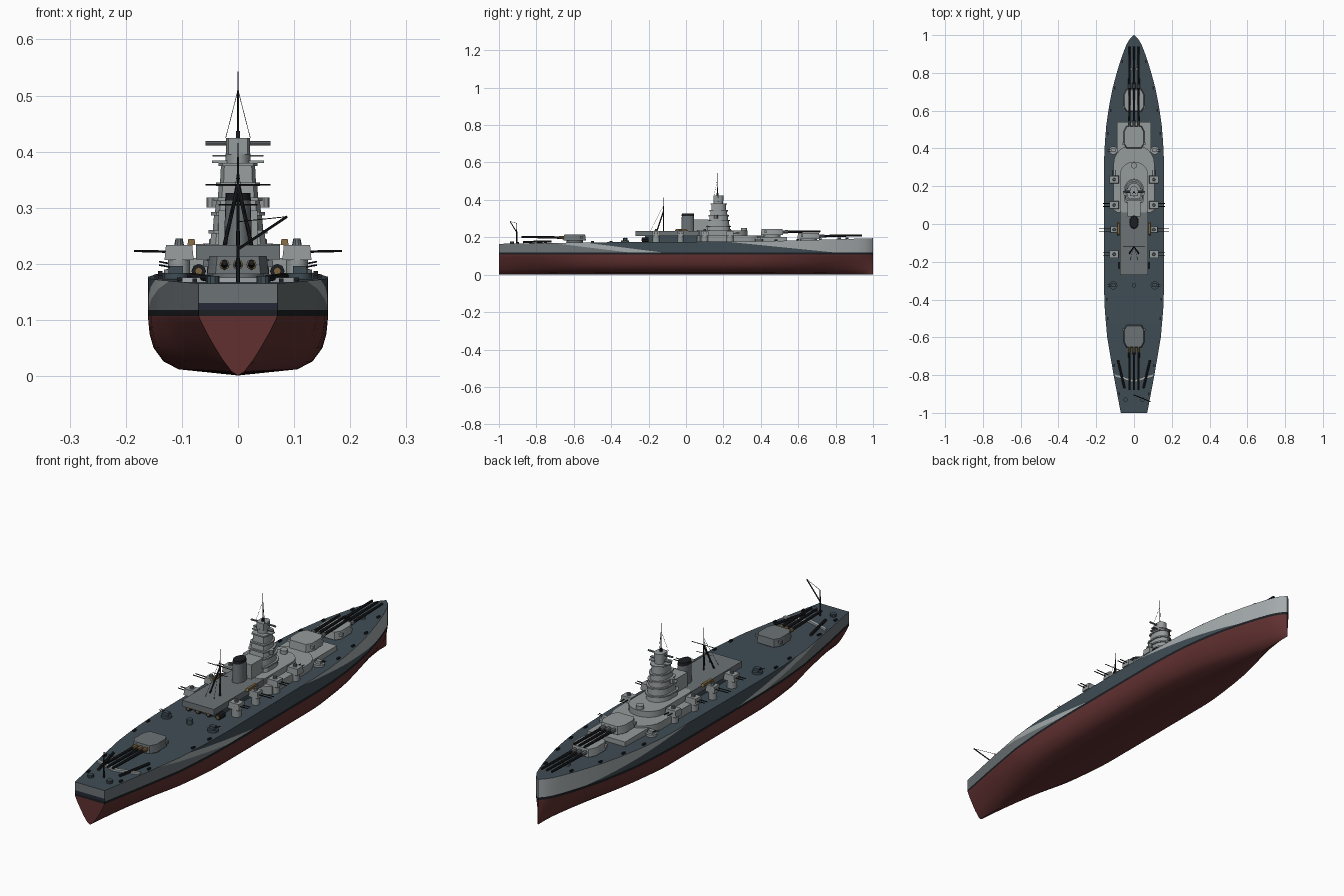
import bpy, bmesh, math
from mathutils import Vector

if "Cube" in bpy.data.objects:
    bpy.data.objects.remove(bpy.data.objects["Cube"])


def material(name, r, g, b):
    m = bpy.data.materials.new(name)
    m.use_nodes = True
    m.diffuse_color = (r, g, b, 1)
    node = next(n for n in m.node_tree.nodes if n.type == 'BSDF_PRINCIPLED')
    node.inputs["Base Color"].default_value = (r, g, b, 1)
    return m


RED = material("hull red", .12, .03, .03)
BLACK = material("black", .012, .013, .016)
SLATE = material("deck slate", .05, .073, .09)
MID = material("mid grey", .15, .17, .18)
LIGHT = material("light grey", .37, .4, .41)
PALE = material("superstructure grey", .3, .325, .33)
NAVY = material("navy", .02, .022, .04)
BRASS = material("brass", .2, .13, .05)


def finish(name, bm, mats, smooth=True):
    bmesh.ops.recalc_face_normals(bm, faces=bm.faces[:])
    me = bpy.data.meshes.new(name)
    bm.to_mesh(me)
    bm.free()
    for m in mats:
        me.materials.append(m)
    ob = bpy.data.objects.new(name, me)
    bpy.context.collection.objects.link(ob)
    if smooth:
        bpy.ops.object.select_all(action='DESELECT')
        ob.select_set(True)
        bpy.context.view_layer.objects.active = ob
        bpy.ops.object.shade_smooth_by_angle(angle=math.radians(32))
    return ob


def prism(name, outline, z0, z1, mat, taper=1.0):
    """Extrude a plan outline upward, shrinking it about its middle."""
    bm = bmesh.new()
    cx = sum(p[0] for p in outline) / len(outline)
    cy = sum(p[1] for p in outline) / len(outline)
    lo = [bm.verts.new((x, y, z0)) for x, y in outline]
    hi = [bm.verts.new((cx + (x - cx) * taper, cy + (y - cy) * taper, z1)) for x, y in outline]
    n = len(lo)
    bm.faces.new(lo)
    bm.faces.new(hi)
    for i in range(n):
        bm.faces.new((lo[i], lo[(i + 1) % n], hi[(i + 1) % n], hi[i]))
    return finish(name, bm, [mat])


def box(name, x0, x1, y0, y1, z0, z1, mat, taper=1.0):
    return prism(name, [(x0, y0), (x1, y0), (x1, y1), (x0, y1)], z0, z1, mat, taper)


def oval(cx, cy, rx, ry, n=20):
    return [(cx + rx * math.cos(math.tau * i / n), cy + ry * math.sin(math.tau * i / n)) for i in range(n)]


def rounded(w, y0, y1, nose):
    """Plan with a square aft end and an elliptical forward end."""
    arc = [(w * math.cos(math.pi * i / 12), y1 - nose + nose * math.sin(math.pi * i / 12)) for i in range(13)]
    return [(-w * .8, y0), (w * .8, y0), (w, y0 + .015)] + arc + [(-w, y0 + .015)]


def rod(name, a, b, r, mat, r2=None):
    a, b = Vector(a), Vector(b)
    bm = bmesh.new()
    bmesh.ops.create_cone(bm, cap_ends=True, segments=8, radius1=r,
                          radius2=r if r2 is None else r2, depth=(b - a).length)
    rot = (b - a).to_track_quat('Z', 'Y')
    for v in bm.verts:
        v.co = rot @ v.co + (a + b) / 2
    return finish(name, bm, [mat])


def lookup(table, y):
    for (ya, a), (yb, b) in zip(table, table[1:]):
        if y <= yb:
            return a + (b - a) * (y - ya) / (yb - ya)
    return table[-1][1]


# Hull: stations lofted from a sharp section at the ends to a full midship one
BEAM = [(-1, .07), (-.8, .108), (-.6, .142), (-.45, .155), (-.3, .16), (.3, .16), (.42, .155), (.52, .147),
        (.62, .133), (.72, .113), (.82, .086), (.9, .06), (.95, .04), (.98, .022), (1, .003)]
DECK = [(-1, .165), (-.5, .173), (.4, .178), (1, .195)]
FULL = [(-1, 0), (-.8, .35), (-.55, .85), (-.35, 1), (.35, 1), (.6, .75), (.85, .25), (1, 0)]
MIDSHIP = [(.66, .012), (.83, .026), (.94, .05), (.985, .075), (1, .1)]
SHARP = [(.16, .008), (.4, .03), (.62, .055), (.82, .08), (.96, .1)]


def deck_z(y):
    return lookup(DECK, y)


def station(y):
    b, t, d = lookup(BEAM, y), lookup(FULL, y), deck_z(y)
    half = [(b * (s[0] + (m[0] - s[0]) * t), s[1] + (m[1] - s[1]) * t) for m, s in zip(MIDSHIP, SHARP)]
    half += [(b, .107), (b, .118), (b, .13), (b, d)]
    return [(0, y, .001)] + [(x, y, z) for x, z in half] + [(0, y, d)] + [(-x, y, z) for x, z in reversed(half)]


bm = bmesh.new()
ys = [-1 + .04 * i for i in range(49)] + [.95, .965, .98, .99, 1]
rings = [[bm.verts.new(p) for p in station(y)] for y in ys]
n = len(rings[0])
for ra, rb in zip(rings, rings[1:]):
    for i in range(n):
        bm.faces.new((ra[i], ra[(i + 1) % n], rb[(i + 1) % n], rb[i]))
# transom and stem as strips, so that the bands continue across them
for r in (rings[0], rings[-1]):
    for i in range(n // 2):
        bm.faces.new(list(dict.fromkeys((r[i], r[i + 1], r[(n - i - 1) % n], r[(n - i) % n]))))

# Camouflage edges: each is a slanted line on the side, given by two (y, z) points
LINES = [((-.72, .17), (-.3, .118)), ((-.55, .173), (-.12, .118)), ((.2, .178), (.8, .118))]


def ahead(line, y, z):
    (ya, za), (yb, zb) = line
    return y > ya + (yb - ya) * (z - za) / (zb - za)


for (ya, za), (yb, zb) in LINES:
    faces = [f for f in bm.faces if f.calc_center_median().z > .117 and abs(f.normal.z) < .9]
    bm.normal_update()
    faces = [f for f in faces if abs(f.normal.z) < .5]
    geom = set(faces) | {e for f in faces for e in f.edges} | {v for f in faces for v in f.verts}
    bmesh.ops.bisect_plane(bm, geom=list(geom), plane_co=(0, ya, za), plane_no=(0, zb - za, ya - yb))
bm.normal_update()
for f in bm.faces:
    c = f.calc_center_median()
    if c.z < .107:
        f.material_index = 0
    elif c.z < .118:
        f.material_index = 1
    elif abs(f.normal.z) > .7:
        f.material_index = 2
    elif c.y < -.999:
        f.material_index = 5 if c.z < .13 else 3
    else:
        f.material_index = (3, 4, 2, 4)[sum(ahead(l, c.y, c.z) for l in LINES)]
finish("hull", bm, [RED, BLACK, SLATE, MID, LIGHT, NAVY])


# Main gun turrets
def turret(name, y, z, fwd, reach, mat):
    prism(name + "_barbette", oval(0, y, .045, .045), z - .03, z, mat)
    plan = [(-.04, -.06), (.04, -.06), (.055, -.035), (.055, .03), (.04, .06), (-.04, .06), (-.055, .03), (-.055, -.035)]
    prism(name + "_house", [(px, y + fwd * py) for px, py in plan], z, z + .032, mat, .93)
    box(name + "_rangefinder", -.062, .062, y - fwd * .035 - .006, y - fwd * .035 + .006, z + .012, z + .024, mat)
    for x in (-.024, 0, .024):
        rod(name + "_sleeve", (x, y + fwd * .05, z + .016), (x, y + fwd * .085, z + .017), .009, BRASS if fwd < 0 else MID)
        rod(name + "_barrel", (x, y + fwd * .05, z + .016), (x, y + fwd * reach, z + .02), .007, BLACK, .005)


turret("bow_turret", .655, .19, 1, .285, PALE)
turret("raised_turret", .46, .212, 1, .26, PALE)
turret("stern_turret", -.595, .182, -1, .285, MID)

# Superstructure decks
box("forward_deckhouse", -.09, .09, .36, .54, .17, .202, PALE)
prism("bridge_deckhouse", rounded(.108, .06, .42, .1), .17, .21, PALE)
prism("bridge_platform", rounded(.075, .06, .33, .07), .21, .235, PALE)
box("aft_deckhouse", -.055, .055, -.22, .07, .17, .21, SLATE)
box("aft_platform", -.075, .075, -.27, .07, .208, .234, MID)
box("midship_block", -.035, .035, .04, .12, .23, .295, PALE)
for s in (-1, 1):
    for x in (.025, .07):
        rod("boat_bay", (s * x, -.235, .187), (s * x, -.2, .187), .013, BLACK)
        rod("bay_ring", (s * x, -.238, .187), (s * x, -.23, .187), .007, BRASS)

# Bridge tower: stacked tiers, each with an overhanging lip
TIERS = [(.235, .26, .05, .062), (.26, .292, .045, .057), (.292, .318, .041, .051),
         (.318, .345, .036, .046), (.345, .38, .032, .04)]
for z0, z1, w, d in TIERS:
    prism("tower_tier", rounded(w, .175 - d, .175 + d, d), z0, z1 - .005, PALE, .95)
    prism("tower_lip", rounded(w + .003, .172 - d, .178 + d, d), z1 - .006, z1, PALE)
box("tower_wing", -.046, .046, .16, .185, .38, .384, PALE)
box("upper_wing", -.045, .045, .165, .18, .391, .394, MID)
prism("director_base", oval(0, .172, .022, .026), .38, .397, PALE)
prism("director", rounded(.021, .148, .2, .02), .395, .424, PALE)
rod("director_arms", (-.058, .172, .415), (.058, .172, .415), .004, MID)
rod("fore_mast", (0, .168, .42), (0, .168, .543), .0022, BLACK, .001)
box("mast_foot", -.004, .004, .163, .173, .42, .437, BLACK)
for s in (-1, 1):
    rod("fore_stay", (0, .168, .51), (s * .022, .15, .424), .0005, BLACK)
    rod("tower_sight", (s * .046, .16, .3), (s * .046, .16, .318), .01, PALE)
prism("bridge_director", oval(0, .31, .016, .016, 12), .21, .25, PALE)

# Funnel
prism("funnel", oval(0, .01, .025, .036), .23, .315, MID, .9)
prism("funnel_cap", oval(0, .01, .023, .034), .313, .326, BLACK, .95)

# Tripod main mast with yards
rod("main_mast", (0, -.12, .23), (0, -.12, .415), .0035, BLACK, .001)
for s in (-1, 1):
    rod("mast_leg", (s * .024, -.155, .234), (0, -.12, .34), .0035, BLACK)
    rod("mast_stay", (s * .02, -.19, .234), (0, -.12, .37), .0006, BLACK)
rod("main_yard", (-.058, -.12, .341), (.058, -.12, .341), .0015, BLACK)
rod("lower_yard", (-.035, -.12, .305), (.035, -.12, .305), .0012, BLACK)


# Secondary armament, mirrored to both sides
def twin_mount(s, y, z, size, aim, reach):
    x = s * .105
    prism("secondary_base", oval(x, y, size * .75, size * .75, 12), .165, z, PALE)
    box("secondary_house", x - size, x + size, y - size * .8, y + size * .8, z, z + .027, PALE, .9)
    prism("secondary_hood", oval(x, y, .009, .009, 10), z + .025, z + .038, MID, .7)
    for k in (-.008, .008):
        a, b = ((x, y + k), (x + s * reach, y + k)) if aim == 0 else ((x + k, y), (x + k, y + aim * reach))
        rod("secondary_barrel", (*a, z + .014), (*b, z + .016), .002, BLACK)


def light_mount(x, y, z, mat):
    prism("light_tub", oval(x, y, .022, .022, 14), z, z + .01, mat)
    box("light_gun", x - .012, x + .012, y - .009, y + .009, z + .01, z + .022, mat)
    for k in (-.005, .005):
        rod("light_barrel", (x, y + k, z + .018), (x * 1.28, y + k, z + .024), .0015, BLACK)


for s in (-1, 1):
    twin_mount(s, .235, .207, .026, 1, .05)
    twin_mount(s, .1, .207, .026, 0, .06)
    twin_mount(s, -.03, .207, .022, 0, .08)
    twin_mount(s, -.16, .207, .026, 0, .06)
    light_mount(s * .11, .39, .18, PALE)
    light_mount(s * .11, -.325, .174, SLATE)
    box("side_boat", s * .083 - .007, s * .083 + .007, -.06, .01, .234, .244, BRASS, .8)
    # Deck fittings
    rod("catapult", (s * .085, -.72, .178), (s * .05, -.87, .174), .006, BLACK)
    prism("stern_winch", oval(s * .045, -.93, .012, .012, 10), .165, .178, SLATE)
    prism("bow_capstan", oval(s * .016, .82, .01, .01, 10), .185, .2, MID)
    prism("breakwater", [(0, -.84), (s * .1, -.81), (s * .1, -.797), (0, -.825)], .166, .176, LIGHT)
    for y in (-.9, -.75, -.5, -.4, .48, .6, .72, .86):
        x = s * (lookup(BEAM, y) - .012)
        box("bollard", x - .004, x + .004, y - .008, y + .008, deck_z(y), deck_z(y) + .007, BLACK)
prism("deck_director", oval(0, -.325, .012, .012, 12), .17, .195, SLATE)

# Stern crane
rod("crane_post", (0, -.905, .16), (0, -.905, .275), .004, BLACK, .002)
rod("crane_jib", (0, -.905, .226), (.087, -.94, .284), .0025, BLACK)
rod("crane_cable", (0, -.905, .275), (.087, -.94, .284), .0008, BLACK)
